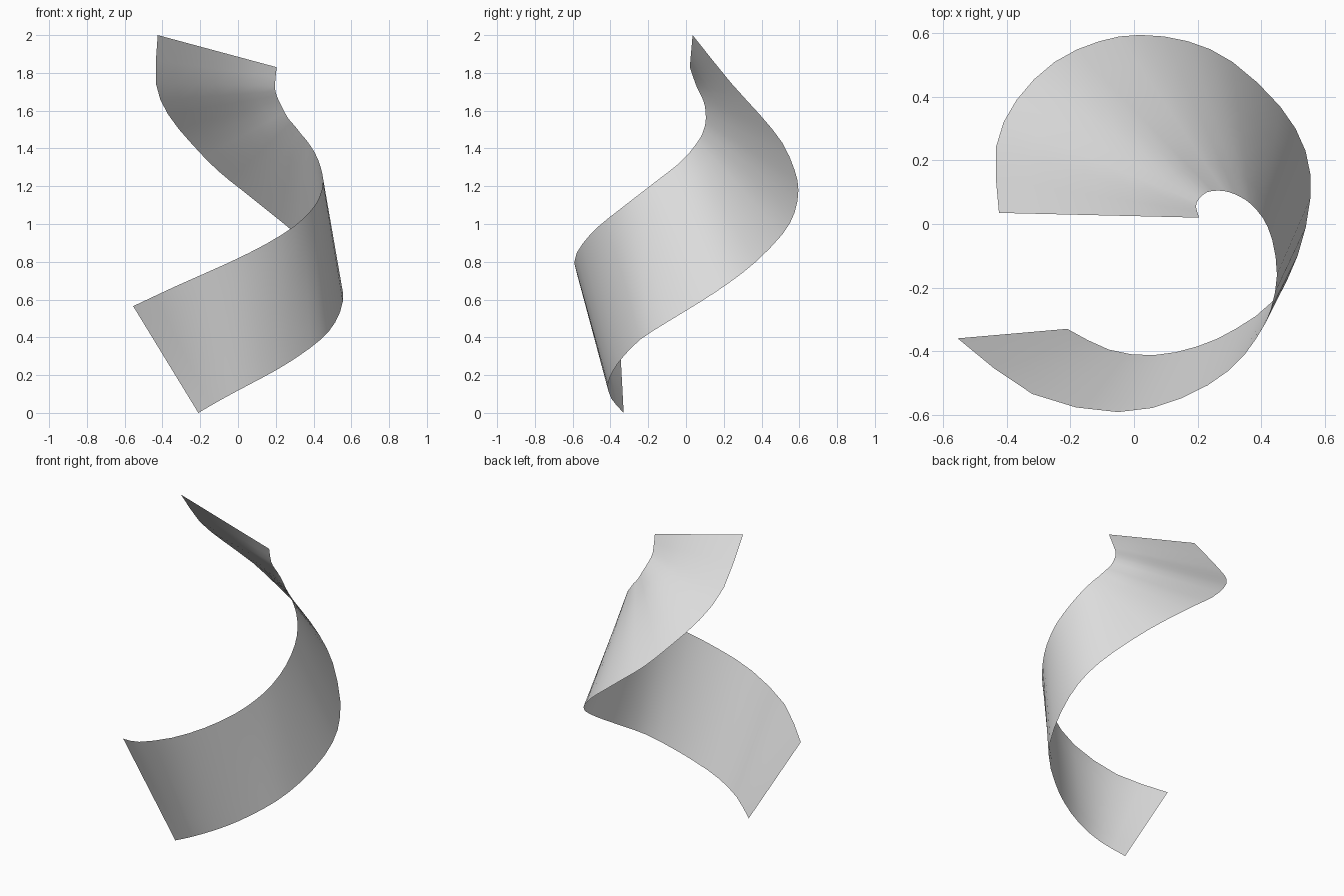
import bpy
import bmesh
from mathutils import Vector

STEPS = 2      # ribbon segments between neighbouring ribs
SPANS = 6      # divisions across the ribbon width

# Remove the default cube
default_cube = bpy.data.objects.get("Cube")
if default_cube:
    bpy.data.objects.remove(default_cube, do_unlink=True)

# Ribs of the twisting ribbon: one end on each long edge
RIBS = [
    ((-.21, -.33, 0), (-.555, -.36, .565)),
    ((-.08, -.395, .075), (-.32, -.535, .675)),
    ((.06, -.413, .15), (-.05, -.592, .795)),
    ((.2, -.385, .225), (.15, -.548, .895)),
    ((.32, -.33, .3), (.3, -.46, .99)),
    ((.44, -.24, .39), (.385, -.36, 1.07)),
    ((.515, -.1, .48), (.43, -.27, 1.14)),
    ((.555, .08, .59), (.45, -.16, 1.225)),
    ((.54, .23, .69), (.435, -.05, 1.31)),
    ((.46, .37, .8), (.405, .02, 1.38)),
    ((.31, .51, .945), (.365, .065, 1.44)),
    ((.17, .575, 1.06), (.335, .085, 1.475)),
    ((.02, .595, 1.18), (.3, .1, 1.52)),
    ((-.11, .575, 1.285), (.265, .105, 1.56)),
    ((-.25, .51, 1.43), (.23, .1, 1.625)),
    ((-.37, .39, 1.58), (.205, .08, 1.68)),
    ((-.435, .24, 1.745), (.195, .055, 1.73)),
    ((-.425, .035, 2), (.205, .02, 1.83)),
]


def smooth_path(points):
    """Pass a smooth curve through the points and sample it evenly."""
    pts = [Vector(p) for p in points]
    before = pts[0] * 2 - pts[1]
    after = pts[-1] * 2 - pts[-2]
    padded = [before] + pts + [after]
    path = []
    for a, b, c, d in zip(padded, padded[1:], padded[2:], padded[3:]):
        for step in range(STEPS):
            t = step / STEPS
            path.append(b + (c - a) * (t / 2)
                        + (a * 2 - b * 5 + c * 4 - d) * (t * t / 2)
                        + (b * 3 - a - c * 3 + d) * (t * t * t / 2))
    path.append(pts[-1])
    return path


def make_material(name, colour):
    material = bpy.data.materials.new(name)
    material.use_nodes = True
    material.diffuse_color = colour
    for node in material.node_tree.nodes:
        if node.type == "BSDF_PRINCIPLED":
            node.inputs["Base Color"].default_value = colour
    return material


def loft_ribbon(name, first_edge, second_edge, material):
    """Span a sheet of quads between two matching edge paths."""
    bm = bmesh.new()
    rows = [[bm.verts.new(p.lerp(q, k / SPANS)) for k in range(SPANS + 1)]
            for p, q in zip(first_edge, second_edge)]
    for row, following in zip(rows, rows[1:]):
        for k in range(SPANS):
            bm.faces.new((row[k], following[k], following[k + 1], row[k + 1]))
    mesh = bpy.data.meshes.new(name)
    bm.to_mesh(mesh)
    bm.free()
    mesh.materials.append(material)
    mesh.shade_smooth()
    ribbon = bpy.data.objects.new(name, mesh)
    bpy.context.collection.objects.link(ribbon)
    return ribbon


# Twisted ribbon sheet
light_grey = make_material("light_grey", (0.8, 0.8, 0.8, 1))
lower_edge = smooth_path([rib[0] for rib in RIBS])
upper_edge = smooth_path([rib[1] for rib in RIBS])
loft_ribbon("twisted_ribbon", lower_edge, upper_edge, light_grey)
